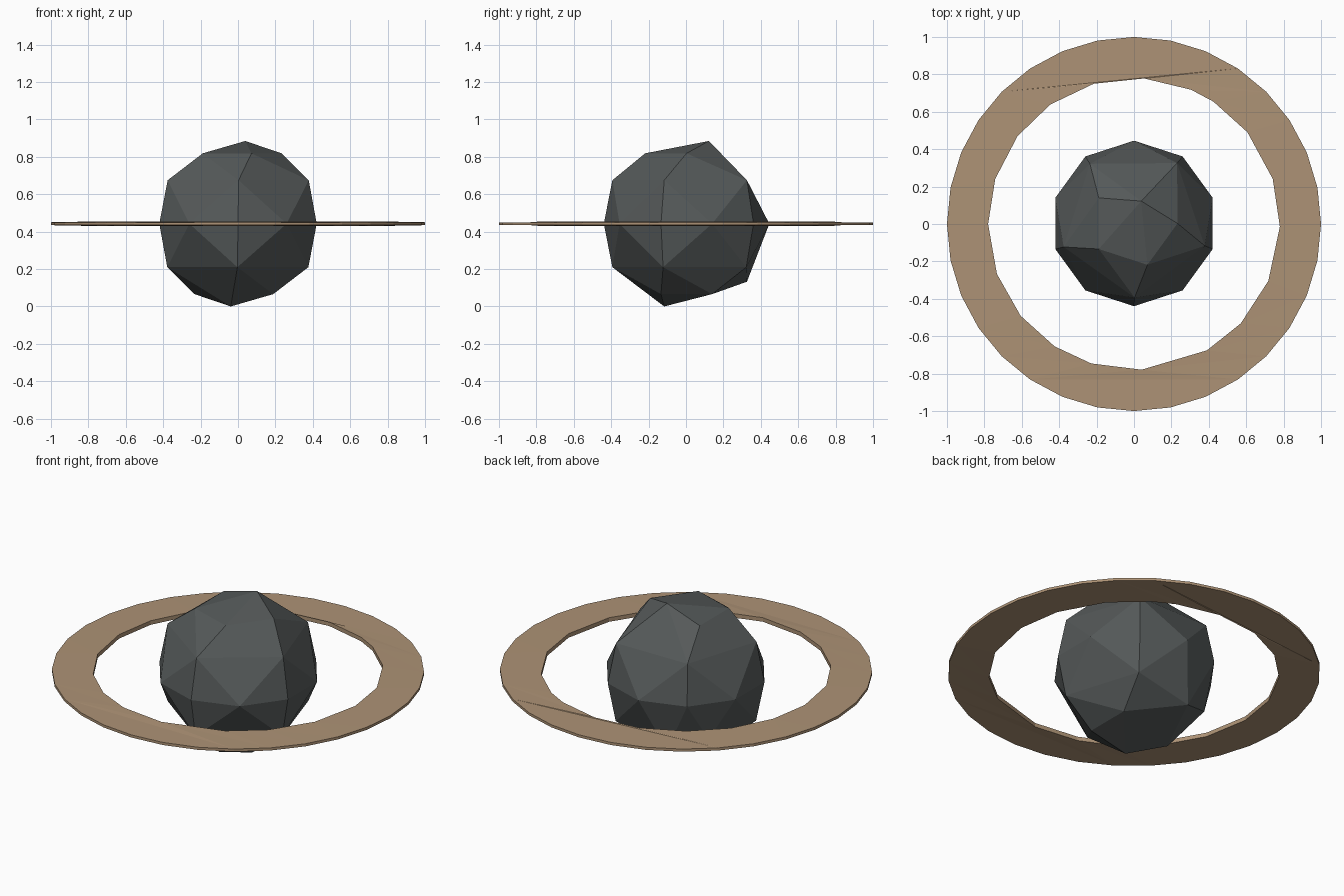
import bpy, bmesh
from math import sin, cos, radians
from mathutils import Vector

if "Cube" in bpy.data.objects:
    bpy.data.objects.remove(bpy.data.objects["Cube"])

R = 0.4425
CENTRE = Vector((0, 0.003, 0.4425))


def paint(obj, name, color):
    mat = bpy.data.materials.new(name)
    mat.diffuse_color = (*color, 1)
    mat.use_nodes = True
    mat.node_tree.nodes["Principled BSDF"].inputs["Base Color"].default_value = mat.diffuse_color
    obj.data.materials.clear()
    obj.data.materials.append(mat)


def direction(az, el):
    a, e = radians(az), radians(el)
    return Vector((cos(a) * cos(e), sin(a) * cos(e), sin(e)))


# Planet: low-poly icosphere with some neighbouring corners merged
bm = bmesh.new()
bmesh.ops.create_icosphere(bm, subdivisions=2, radius=R)
CORNER, MID, CAP = 26.57, 31.72, 58.28
pairs = [((72, CAP), (0, 90)), ((-108, -CAP), (0, -90)), ((108, -CAP), (108, -CORNER))]
pairs += [((a, CORNER), (a - 36, MID)) for a in (0, 72, 144, 216, 288)]
pairs += [((a, -CORNER), (a + 36, -MID)) for a in (36, 180, 252, 324)]
for pair in pairs:
    two = [min(bm.verts, key=lambda v: (v.co - direction(*p) * R).length) for p in pair]
    spot = (two[0].co + two[1].co) / 2 * 1.08
    bmesh.ops.pointmerge(bm, verts=two, merge_co=spot)
bmesh.ops.recalc_face_normals(bm, faces=bm.faces[:])
mesh = bpy.data.meshes.new("planet")
bm.to_mesh(mesh)
bm.free()
planet = bpy.data.objects.new("planet", mesh)
planet.location = CENTRE
bpy.context.collection.objects.link(planet)
paint(planet, "dark_stone", (0.09, 0.1, 0.1))

# Ring: 32-sided outside, uneven coarser inside, extruded thin
curve = bpy.data.curves.new("ring", 'CURVE')
curve.dimensions = '2D'
curve.fill_mode = 'BOTH'
curve.extrude = 0.012
outer = [i * 11.25 for i in range(32)]
inner = [-1, 18, 39, 57, 67, 86, 106, 125, 143, 162, 180, 200, 219, 237, 253, 273, 300, 317, 337]
for angles, r in ((outer, 1.0), (inner, 0.78)):
    sp = curve.splines.new('POLY')
    sp.points.add(len(angles) - 1)
    for p, a in zip(sp.points, angles):
        p.co = (r * cos(radians(a)), r * sin(radians(a)), 0, 1)
    sp.use_cyclic_u = True
ring = bpy.data.objects.new("ring", curve)
ring.location = (0, 0, CENTRE.z)
bpy.context.collection.objects.link(ring)
bpy.context.view_layer.objects.active = ring
ring.select_set(True)
bpy.ops.object.convert(target='MESH')
ring = bpy.context.object

# Thin the outer rim and weld the walls to the faces
bm = bmesh.new()
bm.from_mesh(ring.data)
bmesh.ops.remove_doubles(bm, verts=bm.verts[:], dist=0.0005)
for v in bm.verts:
    if v.co.xy.length > 0.9:
        v.co.z *= 0.65
bmesh.ops.recalc_face_normals(bm, faces=bm.faces[:])
for f in bm.faces:
    f.smooth = False
bm.to_mesh(ring.data)
bm.free()
paint(ring, "ring_sand", (0.42, 0.29, 0.18))
